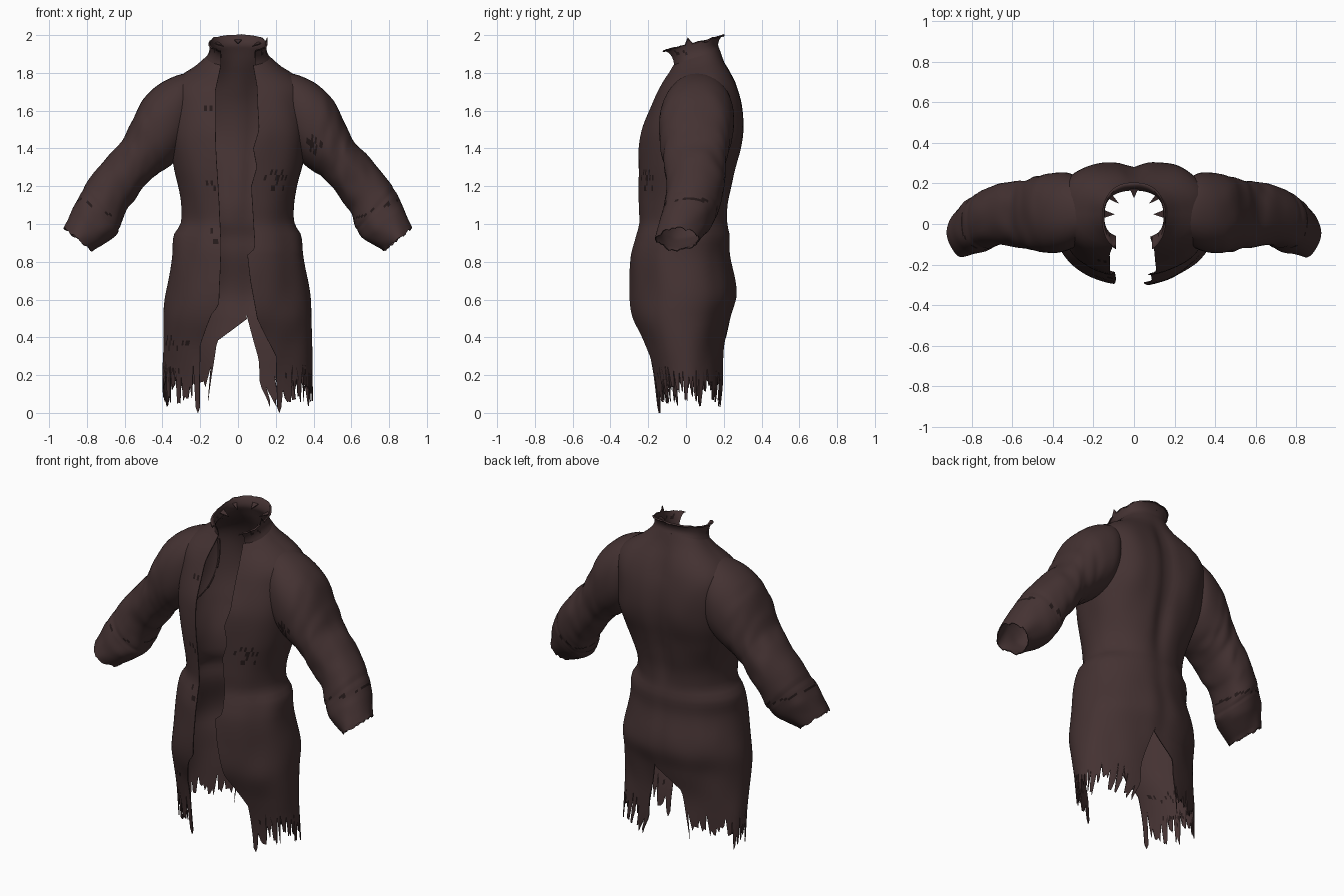
import bpy, bmesh, math, random
from mathutils import Vector, noise

random.seed(4)
cube = bpy.data.objects.get("Cube")
if cube:
    bpy.data.objects.remove(cube)


def material(name, color):
    mat = bpy.data.materials.new(name)
    mat.use_nodes = True
    mat.diffuse_color = color
    mat.node_tree.nodes["Principled BSDF"].inputs["Base Color"].default_value = color
    return mat


CLOTH = material("worn brown cloth", (0.058, 0.032, 0.032, 1))
TEAR = material("dark torn cloth", (0.018, 0.01, 0.01, 1))


def sample(table, t, smooth=True):
    """Interpolate rows of (key, values...) at t."""
    t = min(max(t, table[0][0]), table[-1][0])
    k = 0
    while k < len(table) - 2 and t > table[k + 1][0]:
        k += 1
    a, b = table[k], table[k + 1]
    before, after = table[max(k - 1, 0)], table[min(k + 2, len(table) - 1)]
    span = b[0] - a[0]
    u = (t - a[0]) / span
    out = []
    for c in range(1, len(a)):
        value = a[c] + (b[c] - a[c]) * u
        if smooth:
            m0 = (b[c] - before[c]) / (b[0] - before[0]) * span
            m1 = (after[c] - a[c]) / (after[0] - a[0]) * span
            d = b[c] - a[c]
            value += u * (1 - u) * ((1 - u) * (m0 - d) - u * (m1 - d))
        out.append(value)
    return out


def clamp(v):
    return max(0, min(1, v))


def power(v, e):
    return math.copysign(abs(v) ** e, v)


# Squareness of the cross-section: height, front half, back half
BULGE = [(1, 2, 2), (1.3, 2.3, 2.5), (1.45, 2.45, 3), (1.7, 2.45, 3), (1.85, 2.35, 2.35)]


def section(a, hw, yf, yb, bulge):
    """Point on a squarish oval; angle zero is the front."""
    n = bulge[0] if math.cos(a) > 0 else bulge[1]
    mid, c = (yf + yb) / 2, power(math.cos(a), 2 / n)
    return hw * power(math.sin(a), 2 / n), mid - c * (yb - yf) / 2


def angle_at(x, hw, n):
    return math.asin(power(max(-1, min(1, x / hw)), n / 2))


def sheet(bm, cols, rows, point):
    grid = [[bm.verts.new(point(i, j)) for i in range(cols + 1)] for j in range(rows + 1)]
    for j in range(rows):
        for i in range(cols):
            bm.faces.new((grid[j][i], grid[j][i + 1], grid[j + 1][i + 1], grid[j + 1][i]))


def finish(name, bm, is_torn):
    bmesh.ops.remove_doubles(bm, verts=bm.verts, dist=0.0002)
    bmesh.ops.recalc_face_normals(bm, faces=bm.faces)
    for f in bm.faces:
        f.material_index = int(is_torn(f.calc_center_median()))
    mesh = bpy.data.meshes.new(name)
    bm.to_mesh(mesh)
    bm.free()
    mesh.materials.append(CLOTH)
    mesh.materials.append(TEAR)
    obj = bpy.data.objects.new(name, mesh)
    bpy.context.collection.objects.link(obj)
    bpy.ops.object.select_all(action="DESELECT")
    obj.select_set(True)
    bpy.context.view_layer.objects.active = obj
    solid = obj.modifiers.new("cloth thickness", "SOLIDIFY")
    solid.thickness, solid.offset = 0.005, 0
    bpy.ops.object.modifier_apply(modifier=solid.name)
    bpy.ops.object.shade_smooth_by_angle(angle=math.radians(50))


# Body: height, half width, front y, back y
BODY = [(0, .395, -.17, .2), (.2, .395, -.195, .2), (.35, .395, -.23, .205),
        (.5, .39, -.285, .235), (.63, .378, -.3, .27), (.84, .347, -.295, .235),
        (.94, .335, -.27, .235), (1.0, .3, -.255, .222), (1.1, .297, -.255, .222),
        (1.2, .312, -.255, .242), (1.3, .335, -.255, .268), (1.4, .35, -.25, .292),
        (1.5, .355, -.235, .303), (1.63, .36, -.185, .295), (1.72, .355, -.145, .272),
        (1.78, .305, -.12, .237), (1.83, .225, -.095, .2), (1.88, .165, -.075, .175)]
# Front opening and back slit: height, distance from the centre
FRONT = {1: [(.1, .21), (.3, .2), (.5, .1), (.7, .065), (.84, .05), (.87, .09), (1.2, .07),
             (1.3, .1), (1.4, .08), (1.5, .11), (1.75, .1), (1.88, .08)],
         -1: [(.1, .2), (.36, .2), (.52, .14), (.57, .1), (.9, .09), (1.1, .1),
              (1.4, .115), (1.7, .12), (1.88, .09)]}
BACK = {1: [(.04, .17), (.15, .115), (.28, .11), (.5, .05), (.7, 0), (2, 0)],
        -1: [(.05, .16), (.38, .11), (.5, -.05), (.7, 0), (2, 0)]}
COLS, ROWS, TAIL, TOP, FRAY = 66, 56, 8, 1.88, .3


def ragged_hem():
    """Uneven strips: a narrow notch, then a tip one to four columns wide."""
    hem = [.03, 0, .03]
    while len(hem) <= COLS:
        tip = random.uniform(.03, .15)
        hem += [random.uniform(tip + .05, .26)]
        hem += [tip + random.uniform(0, .04) for _ in range(random.randint(0, 3))] + [tip]
    return hem


def tilt(a, z):
    """Raise the neckline toward the back."""
    return -.045 * math.cos(a) * max(0, (z - 1.7) / (TOP - 1.7))


def body_half(bm, side):
    hem = ragged_hem()

    def point(i, j):
        if j <= ROWS:
            z = TOP + (FRAY - TOP) * j / ROWS
        else:
            z = FRAY + (hem[i] - FRAY) * (j - ROWS) / TAIL
        hw, yf, yb = sample(BODY, z)
        n = sample(BULGE, z)
        first = angle_at(sample(FRONT[side], z, False)[0], hw, n[0])
        last = math.pi - angle_at(sample(BACK[side], z, False)[0], hw, n[1])
        a = first + (last - first) * i / COLS
        x, y = section(a, hw, yf, yb, n)
        if y > 0:  # groove along the spine
            depth = (.008 + .018 * clamp((z - 1) / .25)) * clamp((1.85 - z) * 8)
            y -= depth * math.exp(-(x / .05) ** 2)
        wrinkle = 1 + .03 * noise.noise(Vector((side * x, y, z * .6)) * 7) * min(1, (TOP - z) * 8)
        return side * x * wrinkle, y * wrinkle, z + tilt(a, z)

    sheet(bm, COLS, ROWS + TAIL, point)


# Worn patches on the front: x, z, radius
PATCHES = [(.2, 1.23, .06), (-.32, .37, .06), (-.13, .93, .035), (-.15, 1.6, .03),
           (-.15, 1.2, .03), (-.36, .22, .05), (.28, .2, .04)]


def body_torn(c):
    near = any(math.hypot(c.x - x, c.z - z) < r for x, z, r in PATCHES)
    return c.y < 0 and near and random.random() < .3


body = bmesh.new()
for side in (1, -1):
    body_half(body, side)
finish("coat_body", body, body_torn)

# Collar: step, half width, front y, back y, lift
COLLAR = [(0, .165, -.075, .175, 0), (1, .152, -.082, .167, .025), (2, .148, -.1, .176, .055),
          (3, .15, -.13, .193, .075), (4, .156, -.145, .203, .072)]
collar = bmesh.new()
lip = [.006 * noise.noise(Vector((i * .3, 0, 5))) for i in range(COLS + 1)]
lip[12] += .02  # torn peak on the left


def collar_point(i, j):
    k = j / 2
    hw, yf, yb, lift = sample(COLLAR, k)
    n = sample(BULGE, TOP)
    first = angle_at(.09, hw, n[0])
    a = first + (2 * math.pi - 2 * first) * i / COLS
    x, y = section(a, hw, yf, yb, n)
    return x, y, TOP + tilt(a, TOP) + lift + lip[i] * max(0, k - 2)


sheet(collar, COLS, 8, collar_point)
# Torn points leaning into the neck
for turn in (-1.5, -.85, 0, .85, 1.5):
    ring = []
    for da, pull, up in ((-.1, 1, .05), (.1, 1, .05), (0, .65, .03)):
        a = math.pi + turn + da
        x, y = section(a, .148, -.1, .175, sample(BULGE, TOP))
        ring.append(collar.verts.new((x * pull, .04 + (y - .04) * pull, TOP + tilt(a, TOP) + up)))
    collar.faces.new(ring)
finish("collar", collar,
       lambda c: c.y < .02 and 1.9 < c.z < 1.925 and random.random() < .25)

# Sleeve: step, outer x and z, inner x and z, front y, back y
SLEEVE = [(0, .2, 1.805, .24, 1.45, -.06, .18), (.5, .31, 1.788, .31, 1.36, -.12, .245),
          (1, .41, 1.742, .36, 1.31, -.14, .25), (2, .5, 1.655, .43, 1.265, -.135, .235),
          (3, .565, 1.53, .49, 1.21, -.12, .215), (4, .62, 1.43, .55, 1.13, -.11, .205),
          (5, .71, 1.33, .6, 1.06, -.1, .195), (6, .81, 1.2, .625, .98, -.115, .17),
          (7, .87, 1.09, .67, .92, -.14, .13), (8, .92, .98, .775, .862, -.16, .07)]
AROUND, ALONG = 40, 72


def buried(c):
    """True inside the body, where no sleeve cloth is needed."""
    hw, yf, yb = sample(BODY, c.z)
    mid = (yf + yb) / 2
    n = sample(BULGE, c.z)[int(c.y > mid)]
    return (abs(c.x) / hw) ** n + (abs(c.y - mid) / (yb - mid)) ** n < .88


def sleeve(name, side):
    bm = bmesh.new()
    fray = [random.uniform(-.01, .006) for _ in range(AROUND)]

    def point(i, j):
        u = 8 * j / ALONG
        ox, oz, ix, iz, yf, yb = sample(SLEEVE, u)
        a = 2 * math.pi * (i % AROUND) / AROUND
        pinch = .9 + .3 * clamp(u - 7)  # the cuff narrows to a point below
        c, s = power(math.cos(a), pinch), power(math.sin(a), pinch)
        spot = Vector((u * .9, c, s + side))
        grow = 1 + .05 * noise.noise(spot * 1.6) * clamp(u - 1)
        if 6.1 < u < 6.3:  # cuff seam
            grow -= .02
        x = (ox + ix) / 2 + (ox - ix) / 2 * c * grow
        z = (oz + iz) / 2 + (oz - iz) / 2 * c * grow
        y = (yf + yb) / 2 + (yb - yf) / 2 * s * grow
        if j == ALONG:
            z += fray[i % AROUND]
        return side * x, y, z

    sheet(bm, AROUND, ALONG, point)
    hidden = [f for f in bm.faces if buried(f.calc_center_median())]
    bmesh.ops.delete(bm, geom=hidden, context="FACES")
    seam = Vector((side * .717, 0, 1.07))
    run = Vector((side * .42, 0, -.9)).normalized()

    def torn(c):
        stitch = abs((c - seam).dot(run)) < .008 and random.random() < .5
        hole = c.y < .02 and math.hypot(abs(c.x) - .4, c.z - 1.42) < .05
        return stitch or (hole and side > 0 and random.random() < .35)

    finish(name, bm, torn)


sleeve("left_sleeve", 1)
sleeve("right_sleeve", -1)
